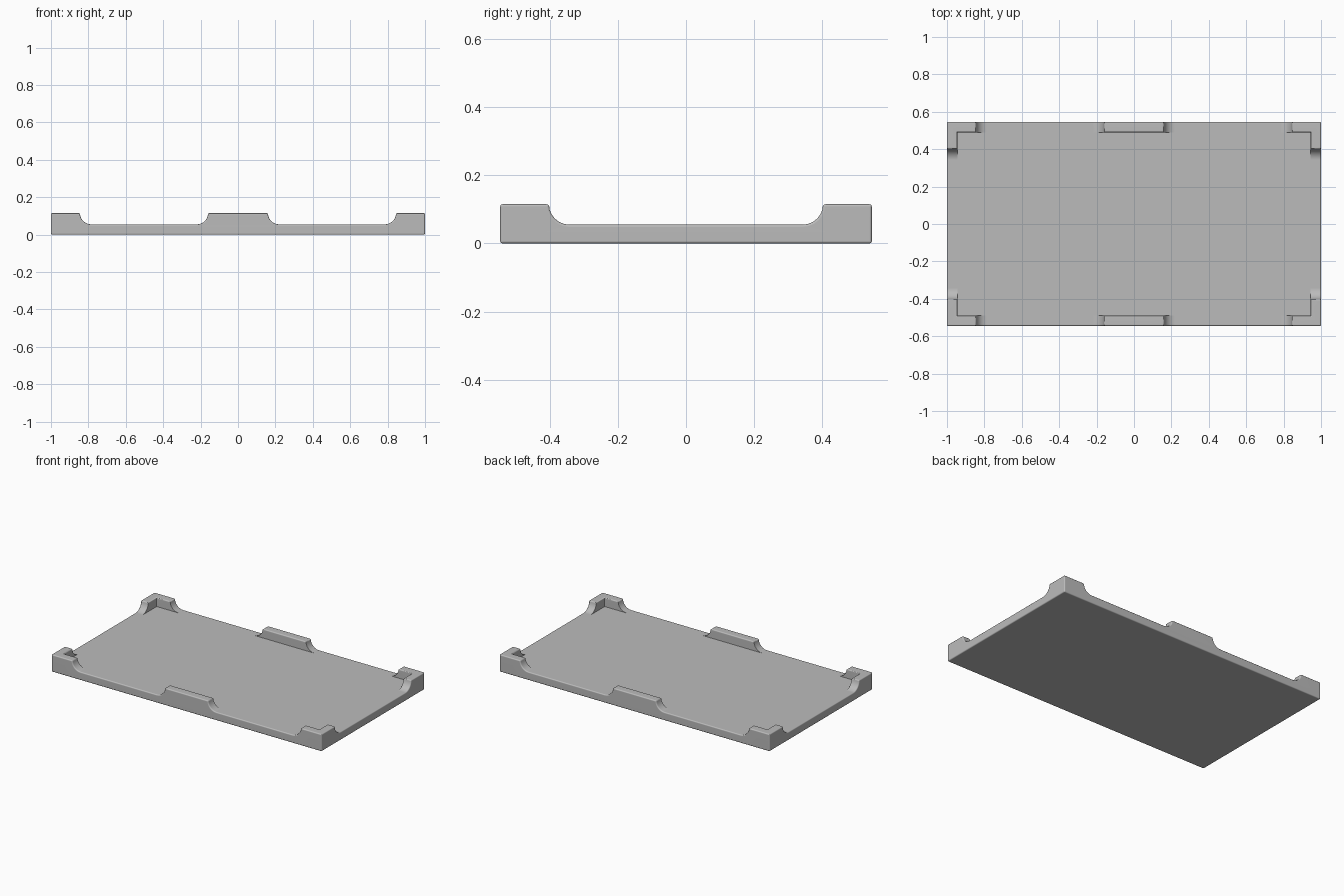
import bpy, bmesh
from math import sin, cos, pi, radians
from mathutils import Vector

cube = bpy.data.objects.get("Cube")
if cube:
    bpy.data.objects.remove(cube, do_unlink=True)

HX, HY, TOP, FLOOR = 1.0, 0.545, 0.115, 0.055   # outer half sizes and heights
WALL, BEVEL, STEPS = 0.055, 0.007, 6
R = TOP - FLOOR                                  # fillet radius at the clip ends


def make_object(name, bm):
    bmesh.ops.recalc_face_normals(bm, faces=bm.faces)
    mesh = bpy.data.meshes.new(name)
    bm.to_mesh(mesh)
    bm.free()
    obj = bpy.data.objects.new(name, mesh)
    bpy.context.scene.collection.objects.link(obj)
    return obj


def box(name, hx, hy, z0, z1):
    bm = bmesh.new()
    bmesh.ops.create_cube(bm, size=1)
    for v in bm.verts:
        v.co = Vector((v.co.x * 2 * hx, v.co.y * 2 * hy, z0 if v.co.z < 0 else z1))
    return make_object(name, bm)


def notch(name, a, b, along_x):
    """Prism cutting the rim from a to b, with rounded lower corners."""
    arc = [(R * (1 - cos(i * pi / 2 / STEPS)), TOP - R * sin(i * pi / 2 / STEPS))
           for i in range(STEPS + 1)]
    arc[-1] = (R, FLOOR)
    pts = [(a, TOP + R)] + [(a + d, z) for d, z in arc]
    pts += [(b - d, z) for d, z in reversed(arc)] + [(b, TOP + R)]
    reach = 1.5
    bm = bmesh.new()
    if along_x:
        verts = [bm.verts.new((p, -reach, z)) for p, z in pts]
        sweep = Vector((0, 2 * reach, 0))
    else:
        verts = [bm.verts.new((-reach, p, z)) for p, z in pts]
        sweep = Vector((2 * reach, 0, 0))
    face = bm.faces.new(verts)
    new = bmesh.ops.extrude_face_region(bm, geom=[face], use_keep_orig=True)["geom"]
    bmesh.ops.translate(bm, vec=sweep,
                        verts=[g for g in new if isinstance(g, bmesh.types.BMVert)])
    return make_object(name, bm)


# Tray block, hollowed out and notched so that corners and centre clips remain
tray = box("tray", HX, HY, 0, TOP)
cutters = [
    box("pocket_cutter", HX - WALL, HY - WALL, FLOOR, TOP + R),
    notch("left_notch_cutter", 0.16, 0.845, True),
    notch("right_notch_cutter", -0.845, -0.16, True),
    notch("end_notch_cutter", -0.402, 0.402, False),
]
for cutter in cutters:
    cutter.hide_render = True
    mod = tray.modifiers.new(cutter.name, "BOOLEAN")
    mod.operation, mod.solver, mod.object = "DIFFERENCE", "EXACT", cutter
bpy.context.view_layer.update()
evaluated = tray.evaluated_get(bpy.context.evaluated_depsgraph_get())
mesh = bpy.data.meshes.new_from_object(evaluated)
tray.modifiers.clear()
tray.data = mesh
mesh.name = "tray"
for cutter in cutters:
    bpy.data.objects.remove(cutter, do_unlink=True)

# Round the outer edges and the tops of the clips
bm = bmesh.new()
bm.from_mesh(mesh)
bmesh.ops.remove_doubles(bm, verts=bm.verts, dist=0.0002)
bmesh.ops.dissolve_limit(bm, angle_limit=radians(1), verts=bm.verts, edges=bm.edges)


def is_rounded(edge):
    if len(edge.link_faces) != 2 or not edge.is_convex:
        return False
    if edge.calc_face_angle(0) < radians(45):
        return False
    on_side = any(abs(abs(f.calc_center_median().x) - HX) < 0.001 or
                  abs(abs(f.calc_center_median().y) - HY) < 0.001
                  for f in edge.link_faces)
    return on_side or all(v.co.z > TOP - 0.001 for v in edge.verts)


bmesh.ops.bevel(bm, geom=[e for e in bm.edges if is_rounded(e)], offset=BEVEL,
                offset_type="OFFSET", segments=3, profile=0.5, affect="EDGES",
                clamp_overlap=True)
for f in bm.faces:
    f.smooth = True
    f.material_index = 0
bm.to_mesh(mesh)
bm.free()
mesh.set_sharp_from_angle(angle=radians(35))
weighted = tray.modifiers.new("flat_shading", "WEIGHTED_NORMAL")
weighted.keep_sharp = True

# Plain grey finish
grey = bpy.data.materials.new("plain_grey")
grey.use_nodes = True
colour = (0.5, 0.5, 0.5, 1)
grey.diffuse_color = colour
grey.node_tree.nodes["Principled BSDF"].inputs["Base Color"].default_value = colour
mesh.materials.clear()
mesh.materials.append(grey)
